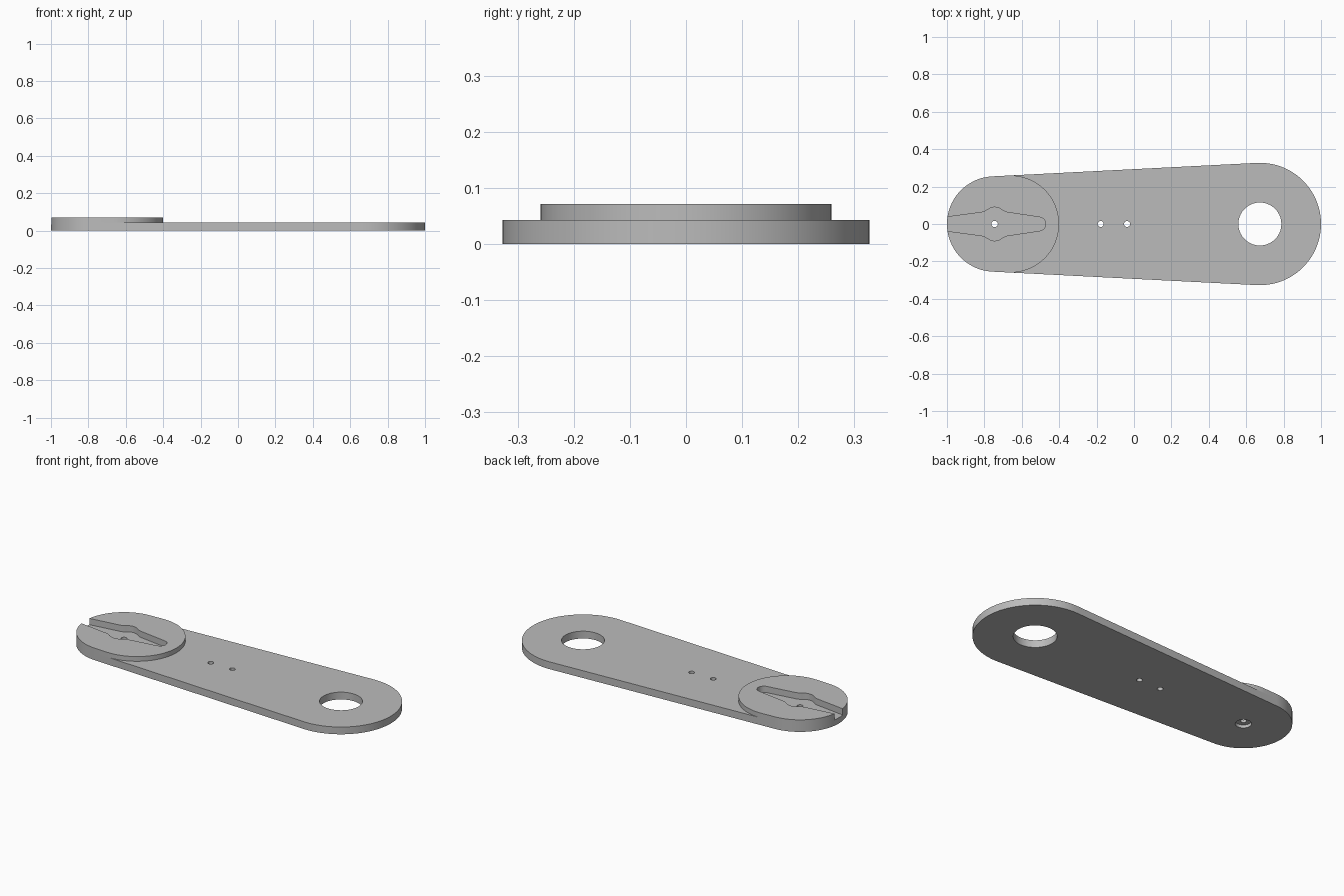
import bpy, bmesh, math

cube = bpy.data.objects.get("Cube")
if cube:
    bpy.data.objects.remove(cube, do_unlink=True)

PLATE_TOP, BOSS_TOP = 0.043, 0.071
PIVOT_X, PIVOT_R = -0.745, 0.255      # narrow end
BORE_X, END_R = 0.673, 0.327          # wide end

grey = bpy.data.materials.new("grey plastic")
grey.use_nodes = True
grey.diffuse_color = (0.5, 0.5, 0.5, 1)
grey.node_tree.nodes["Principled BSDF"].inputs["Base Color"].default_value = (0.5, 0.5, 0.5, 1)


def arc(cx, r, start, end, steps):
    return [(cx + r * math.cos(start + (end - start) * i / steps),
             r * math.sin(start + (end - start) * i / steps)) for i in range(steps + 1)]


def prism(name, outline, z0, z1):
    """Extrude a closed outline from z0 to z1."""
    bm = bmesh.new()
    face = bm.faces.new([bm.verts.new((x, y, z0)) for x, y in outline])
    top = bmesh.ops.extrude_face_region(bm, geom=[face])["geom"]
    bmesh.ops.translate(bm, vec=(0, 0, z1 - z0),
                        verts=[v for v in top if isinstance(v, bmesh.types.BMVert)])
    bmesh.ops.recalc_face_normals(bm, faces=bm.faces)
    mesh = bpy.data.meshes.new(name)
    bm.to_mesh(mesh)
    bm.free()
    mesh.materials.append(grey)
    obj = bpy.data.objects.new(name, mesh)
    bpy.context.collection.objects.link(obj)
    return obj


def tapered_outline(x1, r1, x2, r2):
    """Two round ends joined by their common tangents."""
    t = math.acos((r1 - r2) / (x2 - x1))
    return arc(x2, r2, -t, t, 48) + arc(x1, r1, t, 2 * math.pi - t, 48)


def hole(name, x, r, z0=-0.1, z1=0.2):
    return prism(name, arc(x, r, 0, 2 * math.pi, 40)[:-1], z0, z1)


def finish(obj, cutters):
    bpy.ops.object.select_all(action='DESELECT')
    obj.select_set(True)
    bpy.context.view_layer.objects.active = obj
    for cutter in cutters:
        mod = obj.modifiers.new("cut", 'BOOLEAN')
        mod.operation = 'DIFFERENCE'
        mod.solver = 'EXACT'
        mod.object = cutter
        bpy.ops.object.modifier_apply(modifier=mod.name)
    bpy.ops.object.shade_smooth_by_angle(angle=math.radians(30))


# Arm plate and the raised boss sharing its narrow end
plate = prism("arm_plate", tapered_outline(PIVOT_X, PIVOT_R, BORE_X, END_R), 0, PLATE_TOP)
boss_x = -0.66
boss_r = PIVOT_R + (END_R - PIVOT_R) * (boss_x - PIVOT_X) / (BORE_X - PIVOT_X)
boss = prism("raised_boss", tapered_outline(PIVOT_X, PIVOT_R, boss_x, boss_r),
             PLATE_TOP, BOSS_TOP)

# Horn-shaped slot: tapering arms, swollen hub, open at the narrow end
bulge = [(-0.07, 0.062), (-0.055, 0.066), (-0.04, 0.075), (-0.025, 0.085), (-0.012, 0.089)]
upper = [(-1.1, 0.024)]
upper += [(PIVOT_X + dx, y) for dx, y in bulge]
upper += [(PIVOT_X, 0.09)]
upper += [(PIVOT_X - dx, y) for dx, y in reversed(bulge)]
upper += arc(-0.509, 0.037, math.radians(82), 0, 8)
lower = [(x, -y) for x, y in reversed(upper[:-1])]
slot = prism("slot_cutter", upper + lower, 0.034, 0.2)

# Holes: large bore, two small holes, pivot screw with a recess underneath
drills = [
    hole("bore_cutter", BORE_X, 0.115),
    hole("small_hole_cutter", -0.178, 0.016),
    hole("small_hole_cutter", -0.037, 0.016),
    hole("screw_cutter", PIVOT_X, 0.017),
    hole("recess_cutter", PIVOT_X, 0.043, z1=0.018),
]

finish(plate, [slot] + drills)
finish(boss, [slot])
for cutter in [slot] + drills:
    bpy.data.objects.remove(cutter, do_unlink=True)
